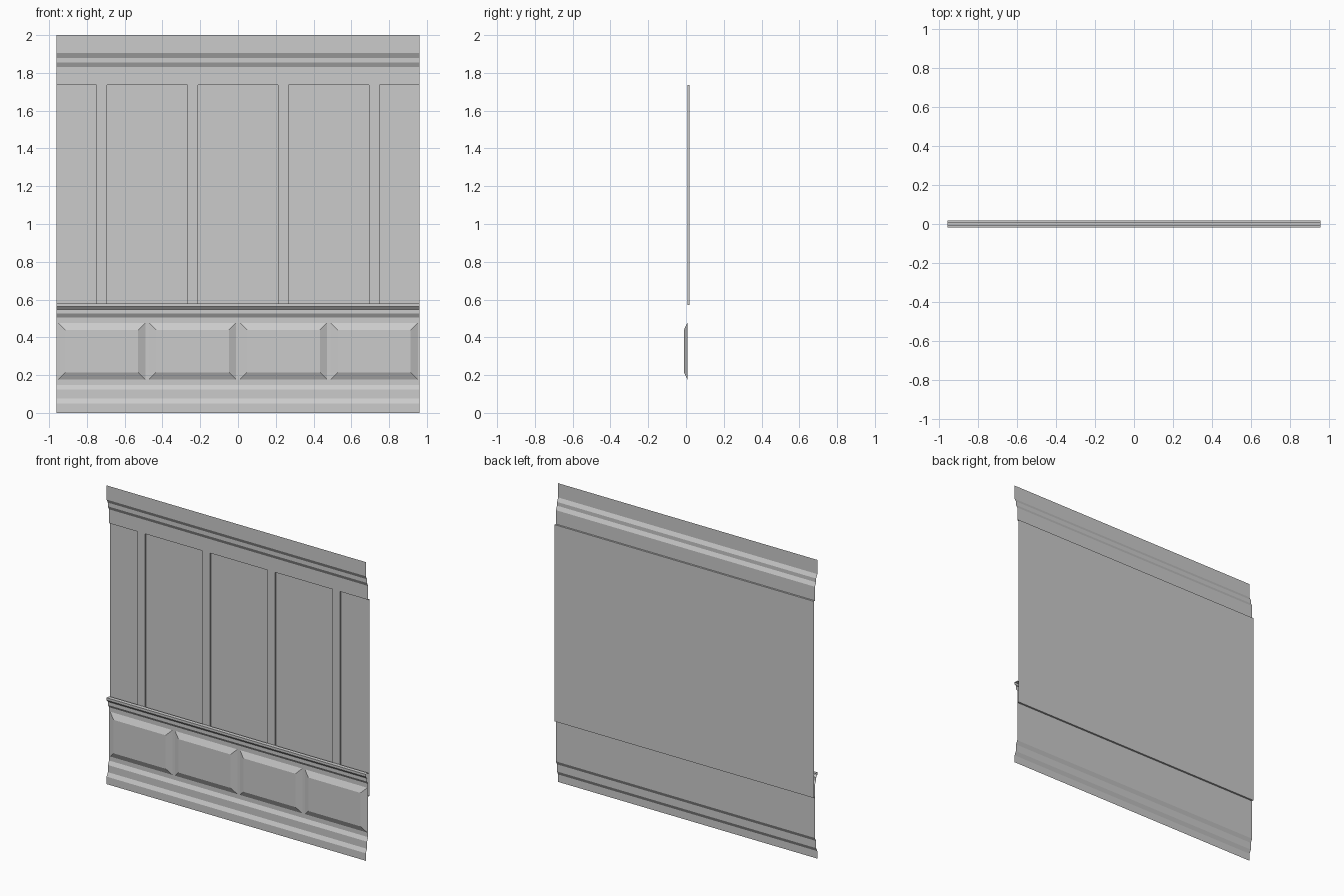
import bpy

if "Cube" in bpy.data.objects:
    bpy.data.objects.remove(bpy.data.objects["Cube"])

HALF = 0.96                        # half the wall length
FRONT, STEP, WALL, BACK = -0.019, -0.006, 0.007, 0.019   # depth layers


def mesh_object(name, verts, faces):
    me = bpy.data.meshes.new(name)
    me.from_pydata(verts, [], faces)
    me.update()
    ob = bpy.data.objects.new(name, me)
    bpy.context.collection.objects.link(ob)
    return ob


def moulding(name, profile):
    """Sweep an open (y, z) profile along the wall length, facing -y."""
    verts = [(x, y, z) for y, z in profile for x in (-HALF, HALF)]
    faces = [(2 * i, 2 * i + 1, 2 * i + 3, 2 * i + 2)
             for i in range(len(profile) - 1)]
    return mesh_object(name, verts, faces)


def raised_panel(name, cx, z0, z1, half, bevel):
    """Open-backed field panel with sloping edges."""
    verts = []
    for inset, y in ((0, WALL), (bevel, -0.011)):
        l, r = cx - half + inset, cx + half - inset
        b, t = z0 + inset, z1 - inset
        verts += [(l, y, b), (r, y, b), (r, y, t), (l, y, t)]
    faces = [(i, (i + 1) % 4, (i + 1) % 4 + 4, i + 4) for i in range(4)]
    return mesh_object(name, verts, faces + [(4, 5, 6, 7)])


def stile(name, cx, half, z0, z1):
    """Upright strip: a front face with two side returns."""
    path = [(cx - half, BACK), (cx - half, WALL), (cx + half, WALL), (cx + half, BACK)]
    verts = [(x, y, z) for x, y in path for z in (z0, z1)]
    faces = [(2 * i, 2 * i + 2, 2 * i + 3, 2 * i + 1) for i in range(3)]
    return mesh_object(name, verts, faces)


# Skirting board and lower wall
moulding("skirting_and_lower_wall", [
    (FRONT, 0), (FRONT, 0.05), (STEP, 0.075), (STEP, 0.123),
    (WALL, 0.148), (WALL, 0.505)])

# Chair rail with stepped underside
moulding("chair_rail", [
    (WALL, 0.505), (STEP, 0.525), (STEP, 0.547), (FRONT, 0.562),
    (FRONT, 0.578), (WALL, 0.578), (BACK, 0.57)])

# Recessed upper sheet, top rail and crown moulding
moulding("upper_wall_and_crown", [
    (WALL, 0.42), (BACK, 0.42), (BACK, 1.737), (WALL, 1.737),
    (WALL, 1.83), (STEP, 1.855), (STEP, 1.88), (FRONT, 1.905), (FRONT, 2.0)])

# Four raised panels below, four stiles above
for i in range(4):
    x = (i - 1.5) * 0.481
    raised_panel(f"raised_panel_{i + 1}", x, 0.177, 0.477, 0.231, 0.038)
    stile(f"stile_{i + 1}", x, 0.028, 0.572, 1.737)
